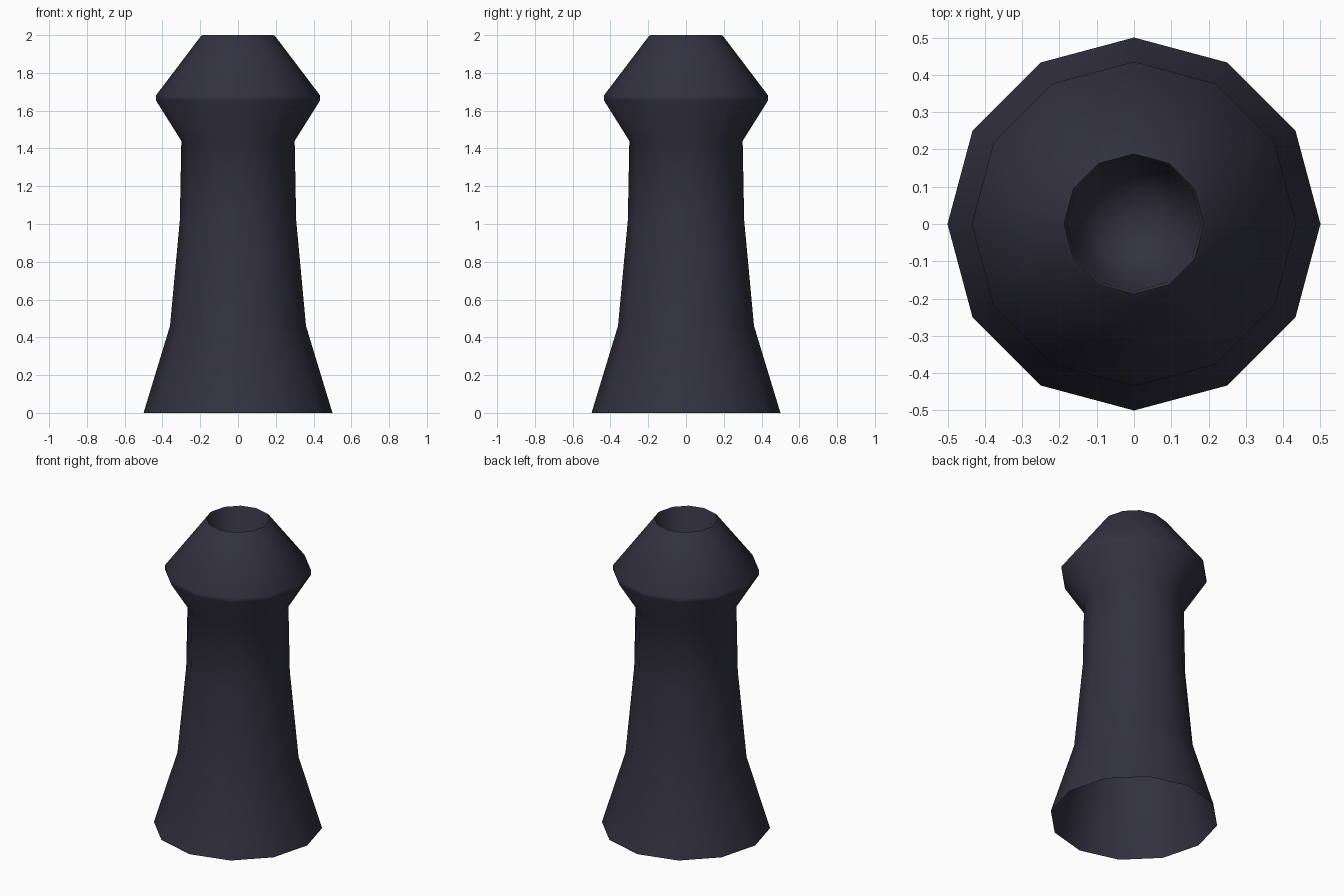
import bpy, bmesh, math

if "Cube" in bpy.data.objects:
    bpy.data.objects.remove(bpy.data.objects["Cube"])

SIDES = 12

# One flat colour for the whole model
dark = bpy.data.materials.new("dark slate")
dark.diffuse_color = (0.033, 0.031, 0.052, 1)
dark.use_nodes = True
dark.node_tree.nodes["Principled BSDF"].inputs["Base Color"].default_value = dark.diffuse_color


def lathe(name, profile, tip=None):
    """Spin (radius, height) points, top to bottom; close with a tip point if given."""
    bm = bmesh.new()
    rings = []
    for r, z in profile:
        rings.append([bm.verts.new((r * math.cos(math.tau * i / SIDES),
                                    r * math.sin(math.tau * i / SIDES), z))
                      for i in range(SIDES)])
    for a, b in zip(rings, rings[1:]):
        for i in range(SIDES):
            j = (i + 1) % SIDES
            bm.faces.new((a[i], b[i], b[j], a[j]))
    if tip is not None:
        p = bm.verts.new((0, 0, tip))
        for i in range(SIDES):
            bm.faces.new((p, rings[0][i], rings[0][(i + 1) % SIDES]))
    for f in bm.faces:
        f.smooth = True
    mesh = bpy.data.meshes.new(name)
    bm.to_mesh(mesh)
    bm.free()
    mesh.materials.append(dark)
    obj = bpy.data.objects.new(name, mesh)
    bpy.context.collection.objects.link(obj)
    return obj


# Flared hollow body, collar and conical head, open underneath
lathe("body", [(0.188, 2.0), (0.2, 1.99), (0.435, 1.68), (0.435, 1.655),
               (0.30, 1.44), (0.308, 1.02), (0.36, 0.46), (0.5, 0.0)])

# Bowl sunk into the top opening
lathe("top_bowl", [(0.10, 1.74), (0.16, 1.82), (0.18, 1.985), (0.188, 2.0)], tip=1.71)
